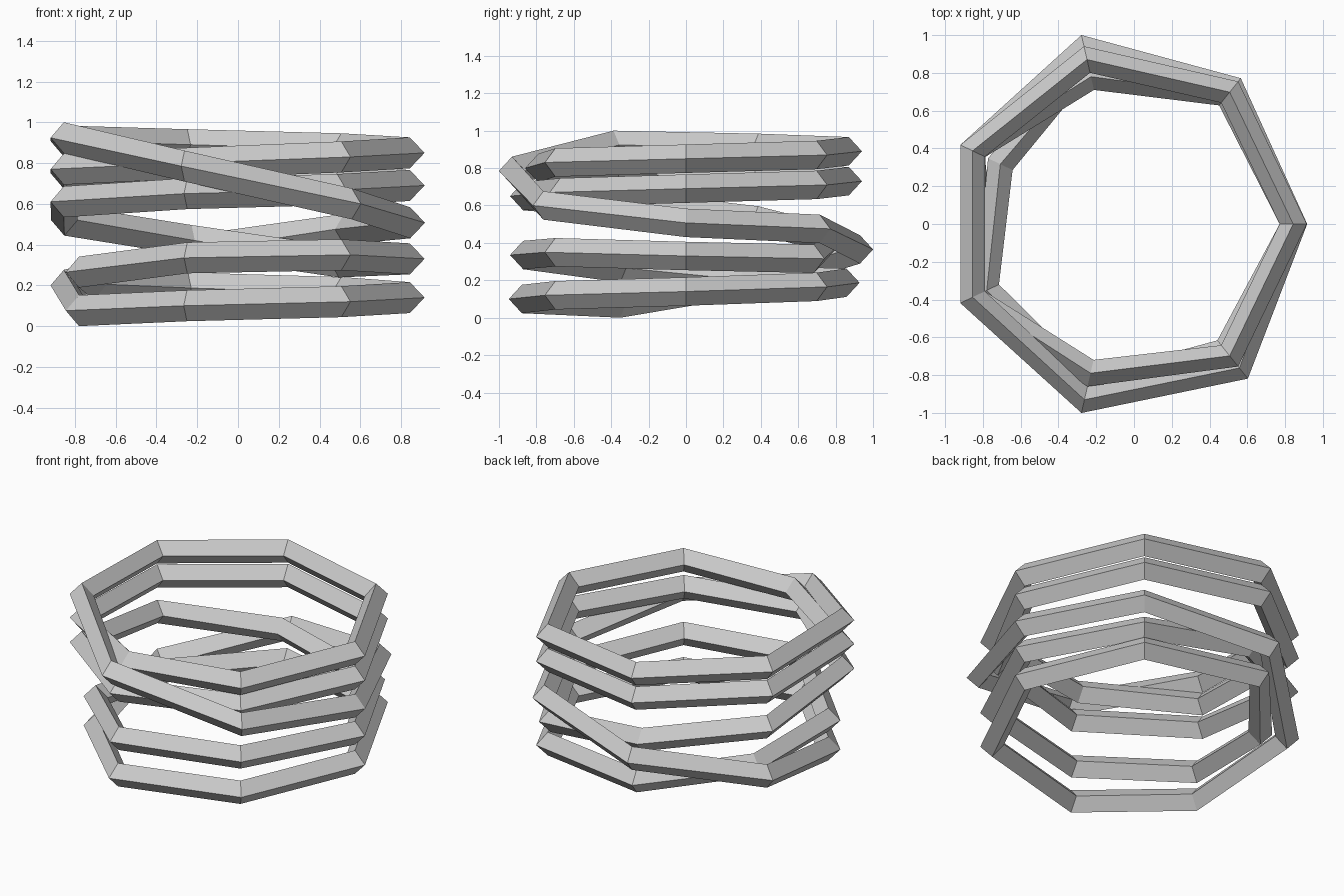
import bpy, bmesh, math

if "Cube" in bpy.data.objects:
    bpy.data.objects.remove(bpy.data.objects["Cube"])

N = 0.893          # usual coil radius
HALF_W = 0.072     # half width of the diamond bar
HALF_H = 0.076     # half height of the diamond bar
CENTRE_X = -0.05

# Each winding starts at heptagon corner 4 and runs round to corner 3: (radius, height)
windings = [
    # bottom turn, tucks inside at its end
    [(.81, .076), (.90, .10), (N, .12), (N, .14), (N, .165), (.88, .187), (.73, .205)],
    # second turn, climbs inside the return bar at the back
    [(.81, .265), (N, .335), (N, .35), (N, .33), (.875, .315), (.80, .42), (.89, .52)],
    # fourth level
    [(N, .61), (N, .65), (.86, .67), (N, .69), (N, .71), (N, .73), (N, .75)],
    # top turn
    [(N, .77), (N, .80), (N, .83), (N, .85), (N, .87), (N, .89), (N, .908)],
    # outer return, running down to the start
    [(N, .924), (.954, .785), (.975, .60), (.895, .507), (.915, .475), (.954, .365), (N, .20)],
]
# top turn passes inside the return bar at the front
windings[3][1] = (.81, .80)

bm = bmesh.new()
rings = []
for turn in windings:
    for i, (r, z) in enumerate(turn):
        a = math.tau * (i + 4) / 7
        section = [(r + HALF_W, z), (r, z + HALF_H), (r - HALF_W, z), (r, z - HALF_H)]
        rings.append([bm.verts.new((CENTRE_X + p * math.cos(a), p * math.sin(a), h))
                      for p, h in section])

# closed sweep of the diamond section
for k, ring in enumerate(rings):
    nxt = rings[(k + 1) % len(rings)]
    for j in range(4):
        m = (j + 1) % 4
        bm.faces.new((ring[j], nxt[j], nxt[m], ring[m]))
bmesh.ops.recalc_face_normals(bm, faces=bm.faces)

mesh = bpy.data.meshes.new("coiled_band")
bm.to_mesh(mesh)
bm.free()
obj = bpy.data.objects.new("coiled_band", mesh)
bpy.context.collection.objects.link(obj)
